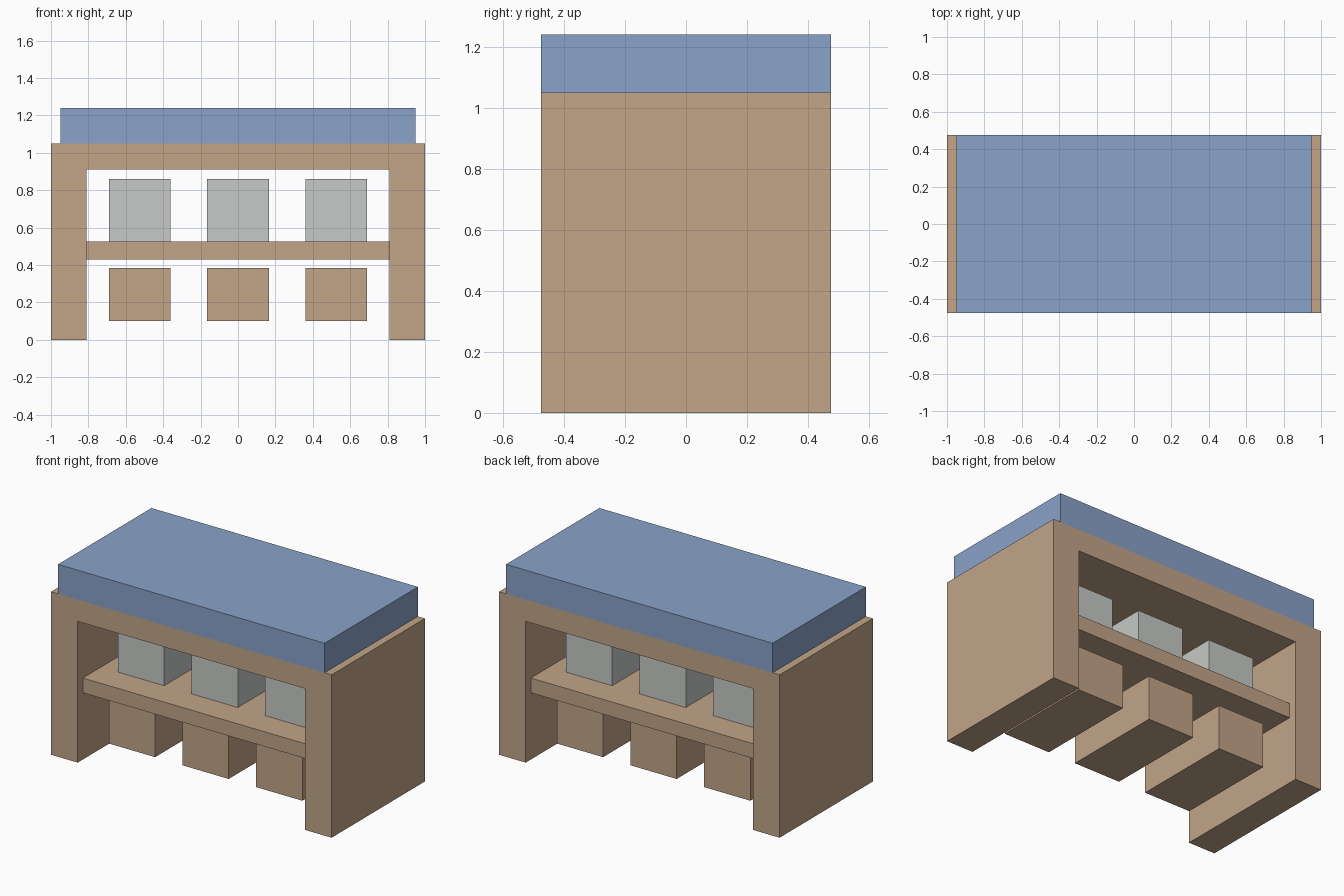
import bpy
import bmesh

if "Cube" in bpy.data.objects:
    bpy.data.objects.remove(bpy.data.objects["Cube"])


def material(name, rgb):
    m = bpy.data.materials.new(name)
    m.diffuse_color = (*rgb, 1.0)
    m.use_nodes = True
    m.node_tree.nodes["Principled BSDF"].inputs["Base Color"].default_value = m.diffuse_color
    return m


TAN = material("tan_wood", (0.54, 0.375, 0.25))
BLUE = material("soft_blue", (0.255, 0.36, 0.585))
GREY = material("light_grey", (0.565, 0.585, 0.57))


def extrude_profile(name, points, depth, mat):
    """Extrude an (x, z) outline symmetrically along y."""
    bm = bmesh.new()
    face = bm.faces.new([bm.verts.new((x, -depth / 2, z)) for x, z in points])
    out = bmesh.ops.extrude_face_region(bm, geom=[face])
    verts = [g for g in out["geom"] if isinstance(g, bmesh.types.BMVert)]
    bmesh.ops.translate(bm, vec=(0, depth, 0), verts=verts)
    bmesh.ops.recalc_face_normals(bm, faces=bm.faces)
    mesh = bpy.data.meshes.new(name)
    bm.to_mesh(mesh)
    bm.free()
    mesh.materials.append(mat)
    obj = bpy.data.objects.new(name, mesh)
    bpy.context.collection.objects.link(obj)
    return obj


def block(name, x0, x1, z0, z1, depth, mat):
    return extrude_profile(name, [(x0, z0), (x1, z0), (x1, z1), (x0, z1)], depth, mat)


# Arch-shaped frame: two side walls and the top beam
half = [(0.81, 0.91), (0.81, 0), (1, 0), (1, 1.05)]
frame = half + [(-x, z) for x, z in reversed(half)]
extrude_profile("frame", frame, 0.95, TAN)

# Slab on top and shelf between the walls
block("top_slab", -0.95, 0.95, 1.05, 1.24, 0.95, BLUE)
block("shelf", -0.81, 0.81, 0.43, 0.525, 0.845, TAN)

# Three boxes on the shelf and three hanging just below it
for side, x in (("left", -0.525), ("middle", 0), ("right", 0.525)):
    block(f"upper_box_{side}", x - 0.165, x + 0.165, 0.525, 0.86, 0.475, GREY)
    block(f"lower_box_{side}", x - 0.165, x + 0.165, 0.10, 0.385, 0.66, TAN)
